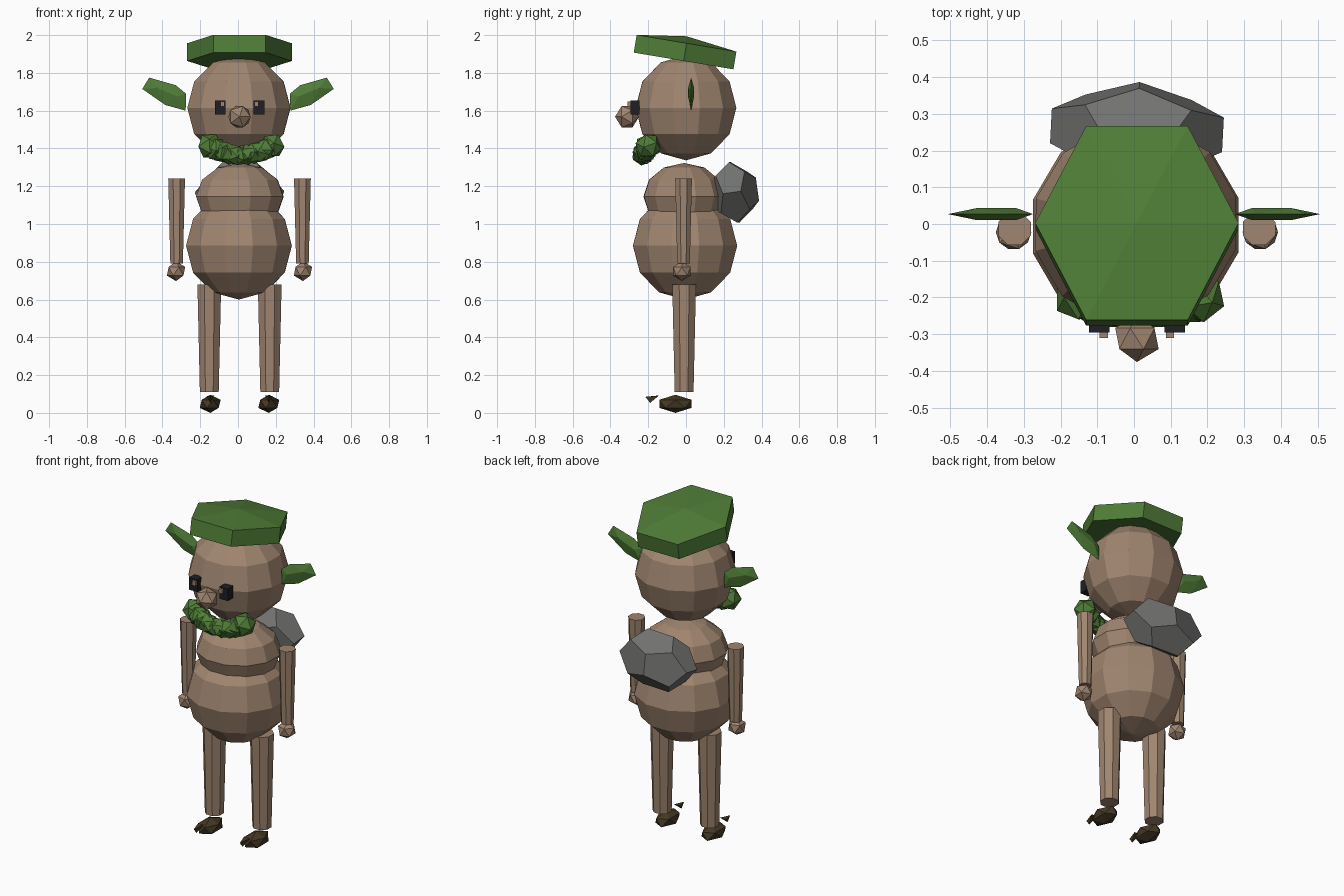
import bpy, bmesh, math
from mathutils import Vector, Matrix, Euler

cube = bpy.data.objects.get("Cube")
if cube:
    bpy.data.objects.remove(cube, do_unlink=True)


def material(name, rgb):
    m = bpy.data.materials.new(name)
    m.use_nodes = True
    m.diffuse_color = (*rgb, 1)
    m.node_tree.nodes["Principled BSDF"].inputs["Base Color"].default_value = (*rgb, 1)
    return m


SKIN = material("warm brown", (0.35, 0.235, 0.16))
LEAF = material("leaf green", (0.08, 0.205, 0.038))
STONE = material("stone grey", (0.17, 0.17, 0.165))
SHOE = material("dark brown", (0.06, 0.04, 0.018))
EYE = material("near black", (0.013, 0.013, 0.018))
MID = 0.008  # mirror plane of the paired parts


def finish(name, bm, mat):
    bmesh.ops.recalc_face_normals(bm, faces=bm.faces)
    mesh = bpy.data.meshes.new(name)
    bm.to_mesh(mesh)
    bm.free()
    mesh.materials.append(mat)
    obj = bpy.data.objects.new(name, mesh)
    bpy.context.collection.objects.link(obj)
    return obj


def place(loc, size=(1, 1, 1), rot=(0, 0, 0)):
    return Matrix.LocRotScale(Vector(loc), Euler([math.radians(a) for a in rot]), Vector(size))


def ball(name, loc, size, mat, turn=15):
    bm = bmesh.new()
    bmesh.ops.create_uvsphere(bm, u_segments=12, v_segments=6, radius=1,
                              matrix=place(loc, size, (0, 0, turn)))
    return finish(name, bm, mat)


def nugget(name, loc, size, mat, rot=(0, 0, 0)):
    bm = bmesh.new()
    bmesh.ops.create_icosphere(bm, subdivisions=1, radius=1, matrix=place(loc, size, rot))
    return finish(name, bm, mat)


def block(name, loc, size, mat):
    bm = bmesh.new()
    bmesh.ops.create_cube(bm, size=1, matrix=place(loc, size))
    return finish(name, bm, mat)


def limb(name, x, y, low, high, r_low, r_high, mat):
    bm = bmesh.new()
    bmesh.ops.create_cone(bm, cap_ends=True, segments=8, radius1=r_low, radius2=r_high,
                          depth=high - low,
                          matrix=place((x, y, (low + high) / 2), rot=(0, 0, 22.5)))
    return finish(name, bm, mat)


def hull(name, points, mat):
    bm = bmesh.new()
    for p in points:
        bm.verts.new(p)
    bmesh.ops.convex_hull(bm, input=bm.verts)
    bmesh.ops.dissolve_limit(bm, angle_limit=0.02, verts=bm.verts, edges=bm.edges)
    return finish(name, bm, mat)


# Body and head
ball("belly", (0.005, -0.005, 0.885), (0.29, 0.285, 0.285), SKIN)
ball("chest", (0.01, -0.01, 1.145), (0.24, 0.22, 0.178), SKIN)
ball("head", (0.005, 0, 1.615), (0.283, 0.275, 0.278), SKIN)
nugget("nose", (MID, -0.312, 1.568), (0.066, 0.066, 0.064), SKIN, (90, 0, 0))

# Paired parts
EAR_OUTLINE = [(0.277, 1.60), (0.275, 1.69), (0.33, 1.735), (0.47, 1.775),
               (0.507, 1.715), (0.45, 1.68), (0.385, 1.63)]
for side, s in (("right", -1), ("left", 1)):
    def x(d):
        return MID + s * d

    limb(side + "_leg", x(0.16), -0.01, 0.11, 0.68, 0.054, 0.068, SKIN)
    limb(side + "_arm", x(0.333), -0.013, 0.79, 1.24, 0.036, 0.048, SKIN)
    nugget(side + "_hand", x(0.336) * Vector((1, 0, 0)) + Vector((0, -0.022, 0.75)),
           (0.054, 0.054, 0.052), SKIN)
    nugget(side + "_foot", (x(0.155), -0.056, 0.048), (0.062, 0.1, 0.048), SHOE)
    hull(side + "_toe_tip", [(x(0.155), -0.215, 0.085), (x(0.135), -0.145, 0.092),
                             (x(0.175), -0.145, 0.09), (x(0.155), -0.19, 0.053)], SHOE)
    block(side + "_eye", (x(0.103), -0.27, 1.618), (0.056, 0.05, 0.074), EYE)
    block(side + "_eye_glint", (x(0.09), -0.3, 1.635), (0.023, 0.02, 0.025), SKIN)
    # Ear: flat leaf with a raised rib
    leaf = [(s * px, 0.027, pz) for px, pz in EAR_OUTLINE]
    rib = [(s * px, 0.027 + dy, pz) for px, pz in ((0.32, 1.675), (0.43, 1.72))
           for dy in (-0.016, 0.016)]
    hull(side + "_ear", leaf + rib, LEAF)

# Hat: tilted hexagonal slab with a slightly peaked top
bm = bmesh.new()
hat = place((MID, -0.005, 1.91), (0.277, 0.309, 1), (-9.5, 0, 0))
bmesh.ops.create_cone(bm, cap_ends=True, segments=6, radius1=1, radius2=1, depth=0.095,
                      matrix=hat @ Matrix.Rotation(math.radians(30), 4, "Z"))
bm.normal_update()
if max(v.co.x for v in bm.verts) < 0.27:
    bmesh.ops.transform(bm, verts=bm.verts,
                        matrix=hat @ Matrix.Rotation(math.radians(30), 4, "Z") @ hat.inverted())
bm.normal_update()
top = max(bm.faces, key=lambda f: f.normal.z)
peak = bmesh.ops.poke(bm, faces=[top])["verts"][0]
peak.co.z += 0.037
finish("hat", bm, LEAF)

# Beard: arc of overlapping faceted tufts
COUNT = 11
for i in range(COUNT):
    t = 2 * i / (COUNT - 1) - 1
    r = 0.058 + 0.012 * t * t
    nugget(f"beard_tuft_{i + 1}", (0.015 + 0.165 * t, -0.23 + 0.03 * t * t, 1.365 + 0.048 * t * t),
           (r, r, r), LEAF, (20 * i, 35 * t, 50 * i))

# Boulder carried on the back: stretched dodecahedron
phi = (1 + 5 ** 0.5) / 2
signs = (-1, 1)
corners = [Vector((a, b, c)) for a in signs for b in signs for c in signs]
for a in signs:
    for b in signs:
        p, q = a * phi, b / phi
        corners += [Vector((0, p, q)), Vector((p, q, 0)), Vector((q, 0, p))]
rock = place((MID, 0.255, 1.167), (0.145, 0.077, 0.1), (8, 0, -3))
hull("back_boulder", [rock @ c for c in corners], STONE)
